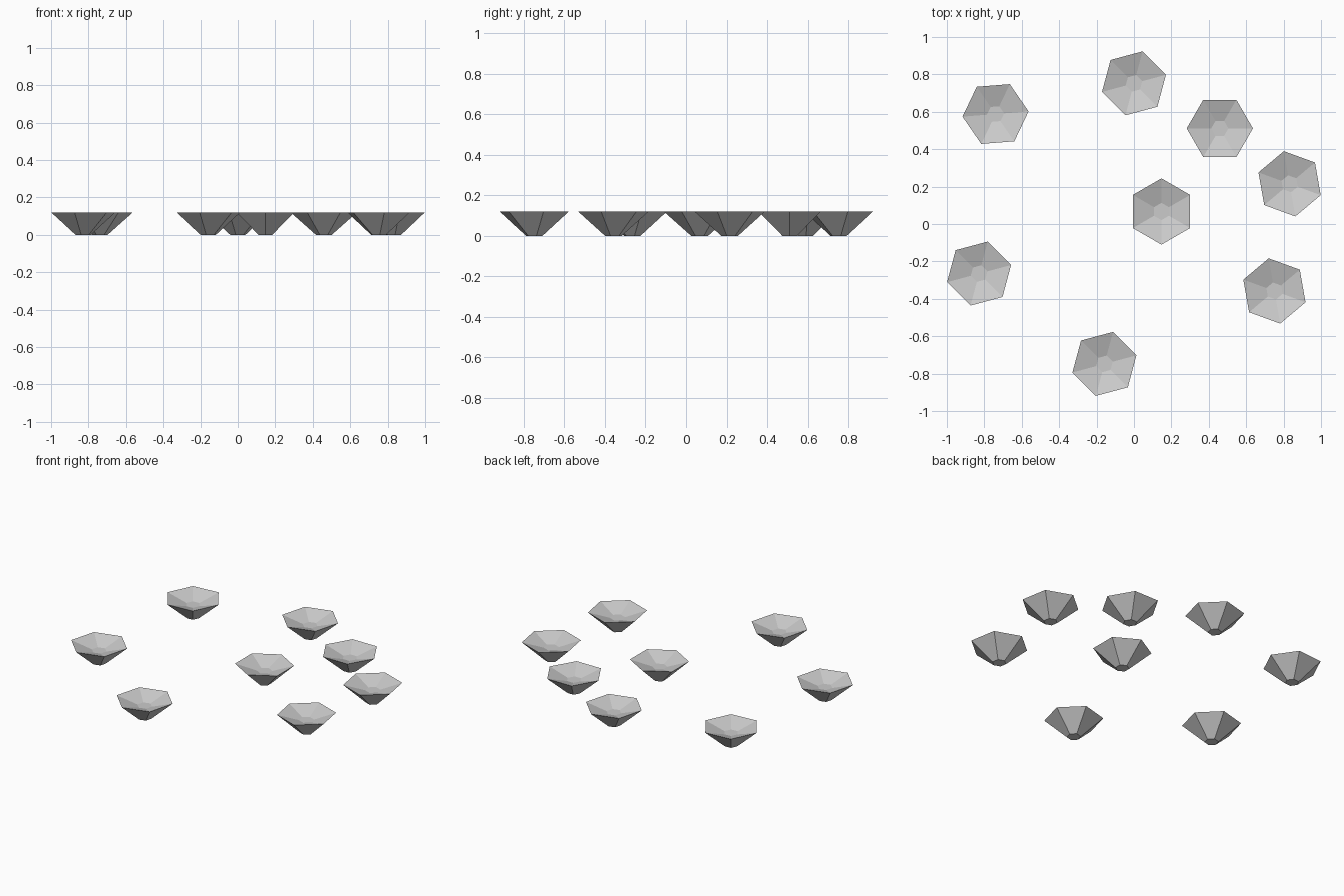
import bpy, bmesh
from math import sin, cos, pi, radians

if "Cube" in bpy.data.objects:
    bpy.data.objects.remove(bpy.data.objects["Cube"])

SIDES = 6
# radius, height: underside, rim, sunken centre of the top
PROFILE = [(0.042, 0.0), (0.177, 0.12), (0.046, 0.08)]


def faceted_dish(name, x, y, turn):
    bm = bmesh.new()
    rings = []
    for r, z in PROFILE:
        rings.append([bm.verts.new((r * cos(i * 2 * pi / SIDES),
                                    r * sin(i * 2 * pi / SIDES), z))
                      for i in range(SIDES)])
    # sloping outside and dished top
    for low, high in zip(rings, rings[1:]):
        for i in range(SIDES):
            j = (i + 1) % SIDES
            bm.faces.new((low[i], low[j], high[j], high[i]))
    # flat base and flat centre
    bm.faces.new(rings[0][::-1])
    bm.faces.new(rings[-1])
    bmesh.ops.recalc_face_normals(bm, faces=bm.faces)
    mesh = bpy.data.meshes.new(name)
    bm.to_mesh(mesh)
    bm.free()
    ob = bpy.data.objects.new(name, mesh)
    ob.location = (x, y, 0)
    ob.rotation_euler.z = radians(turn)
    bpy.context.collection.objects.link(ob)


# scattered dishes: x, y, turn in degrees
PLACES = [(-0.74, 0.588, 4.5), (0.0, 0.752, 15), (0.459, 0.511, 0),
          (0.832, 0.215, -20), (0.147, 0.067, 30), (-0.828, -0.265, 15),
          (0.751, -0.358, -20), (-0.158, -0.748, 15)]
for n, place in enumerate(PLACES, 1):
    faceted_dish(f"dish_{n}", *place)
